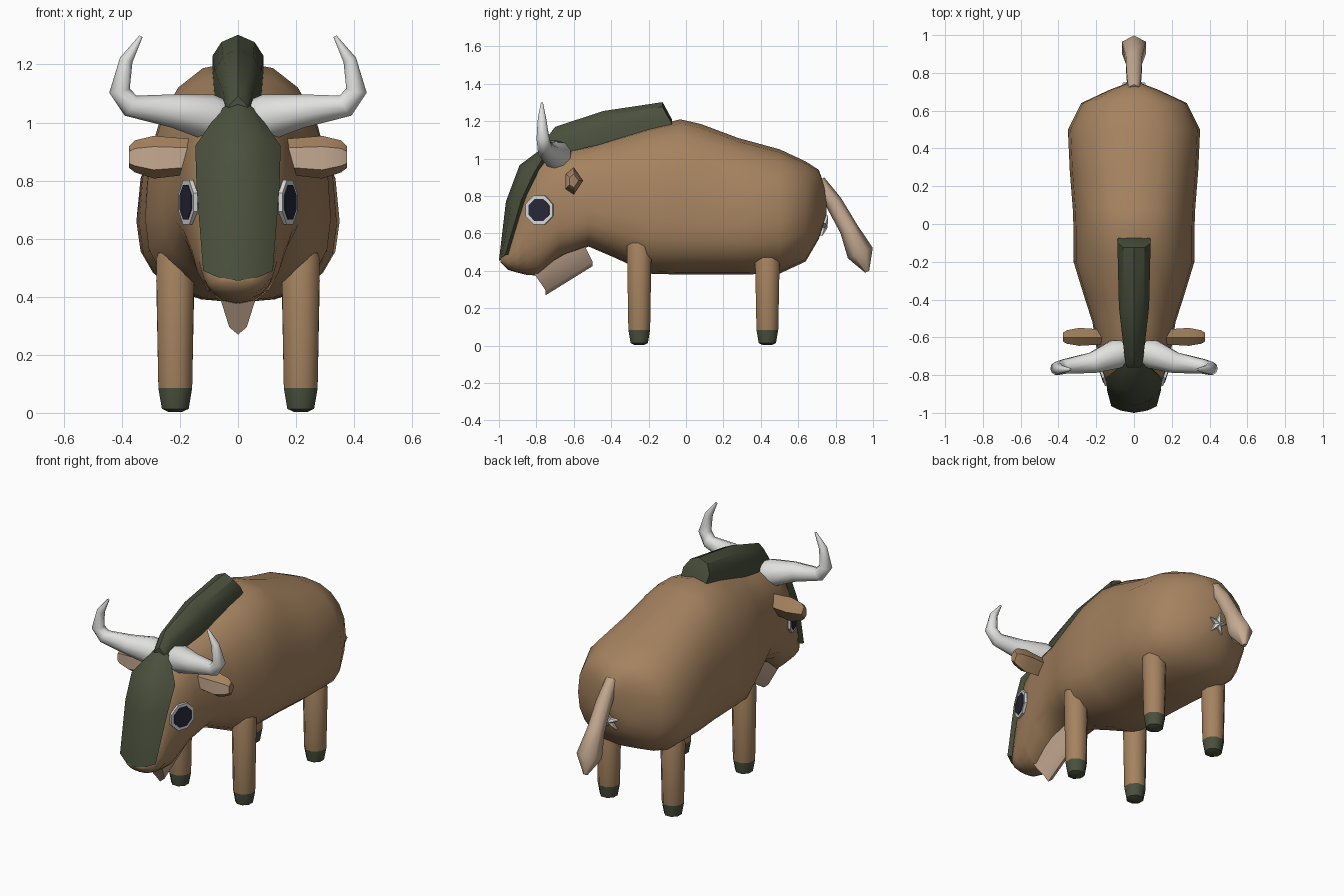
import bpy, bmesh, math
from mathutils import Vector

cube = bpy.data.objects.get("Cube")
if cube:
    bpy.data.objects.remove(cube, do_unlink=True)


def material(name, rgb):
    m = bpy.data.materials.new(name)
    m.use_nodes = True
    m.diffuse_color = (*rgb, 1)
    bsdf = m.node_tree.nodes["Principled BSDF"]
    bsdf.inputs["Base Color"].default_value = (*rgb, 1)
    bsdf.inputs["Roughness"].default_value = 0.8
    return m


brown = material("brown hide", (0.375, 0.225, 0.115))
beige = material("pale beige", (0.56, 0.40, 0.285))
green = material("dark green", (0.068, 0.080, 0.046))
white = material("horn white", (0.75, 0.75, 0.73))
eye_white = material("eye white", (0.68, 0.68, 0.68))
pupil_dark = material("pupil navy", (0.02, 0.02, 0.04))


def loft(name, rings, mats, angle=40, rule=None):
    """Skin closed rings of equal size, cap both ends."""
    bm = bmesh.new()
    rows = [[bm.verts.new(p) for p in ring] for ring in rings]
    n = len(rows[0])
    for a, b in zip(rows, rows[1:]):
        for i in range(n):
            j = (i + 1) % n
            bm.faces.new((a[i], a[j], b[j], b[i]))
    bm.faces.new(rows[0])
    bm.faces.new(rows[-1])
    bmesh.ops.recalc_face_normals(bm, faces=bm.faces)
    if rule:
        for f in bm.faces:
            f.material_index = rule(f)
    me = bpy.data.meshes.new(name)
    bm.to_mesh(me)
    bm.free()
    for m in mats:
        me.materials.append(m)
    ob = bpy.data.objects.new(name, me)
    bpy.context.collection.objects.link(ob)
    if angle:
        bpy.ops.object.select_all(action='DESELECT')
        ob.select_set(True)
        bpy.context.view_layer.objects.active = ob
        bpy.ops.object.shade_smooth_by_angle(angle=math.radians(angle))
    return ob


def tube_rings(path, ref, sides):
    """Rings of (x, y, z, radius) points, one axis kept along ref."""
    pts = [Vector(p[:3]) for p in path]
    rings = []
    for i, p in enumerate(pts):
        before = (p - pts[i - 1]).normalized() if i else Vector()
        after = (pts[i + 1] - p).normalized() if i < len(pts) - 1 else Vector()
        d = (before + after).normalized()
        a = (Vector(ref) - d * d.dot(Vector(ref))).normalized()
        b = d.cross(a)
        r = path[i][3]
        angles = [2 * math.pi * (k + 0.5) / sides for k in range(sides)]
        rings.append([p + r * (a * math.cos(t) + b * math.sin(t)) for t in angles])
    return rings


def mirrored(rings, s):
    return [[(s * p[0], p[1], p[2]) for p in ring] for ring in rings]


# Body and head: y, bottom, widest height, top, half width
sections = [
    (-0.992, 0.445, 0.458, 0.47, 0.05), (-0.95, 0.405, 0.47, 0.56, 0.10),
    (-0.90, 0.39, 0.52, 0.74, 0.125), (-0.85, 0.378, 0.62, 0.90, 0.143),
    (-0.79, 0.375, 0.68, 0.99, 0.167), (-0.68, 0.47, 0.72, 1.04, 0.195),
    (-0.52, 0.53, 0.73, 1.07, 0.22),
    (-0.38, 0.47, 0.70, 1.115, 0.265), (-0.20, 0.385, 0.67, 1.17, 0.320),
    (-0.03, 0.38, 0.66, 1.21, 0.32), (0.08, 0.38, 0.66, 1.185, 0.324),
    (0.28, 0.38, 0.65, 1.11, 0.34), (0.50, 0.385, 0.66, 1.05, 0.35),
    (0.64, 0.45, 0.70, 0.985, 0.28), (0.71, 0.57, 0.74, 0.94, 0.13),
    (0.75, 0.70, 0.77, 0.83, 0.025),
]


def section(y, zb, zc, zt, w, n=20, power=2 / 2.4):
    ring = []
    for k in range(n):
        t = 2 * math.pi * k / n
        c, s = math.cos(t), math.sin(t)
        h = (zt - zc) if s > 0 else (zc - zb)
        ring.append((math.copysign(abs(c) ** power, c) * w, y,
                     zc + math.copysign(abs(s) ** power, s) * h))
    return ring


loft("body", [section(*s) for s in sections], [brown], 50)

# Face plate: centre y and z, side y and z, half width
face_rows = [
    (-1.0, 0.455, -0.965, 0.49, 0.12), (-0.963, 0.77, -0.88, 0.78, 0.143),
    (-0.89, 0.965, -0.815, 0.92, 0.147), (-0.75, 1.07, -0.74, 1.045, 0.06),
]
rings = []
for yc, zc, ys, zs, w in face_rows:
    ring = [(w * u, yc + (ys - yc) * u * u, zc + (zs - zc) * u * u)
            for u in (-1, -0.6, 0, 0.6, 1)]
    rings.append(ring + [(w * 0.6, ys + 0.03, zs - 0.01), (-w * 0.6, ys + 0.03, zs - 0.01)])
loft("face_plate", rings, [green], 40)

# Mane: y of the crest, y of the base, base height, crest height, half width
mane_rows = [
    (-0.76, -0.76, 0.98, 1.09, 0.04), (-0.70, -0.70, 1.02, 1.17, 0.05),
    (-0.44, -0.44, 1.08, 1.255, 0.08), (-0.125, -0.10, 1.14, 1.302, 0.088),
    (-0.075, -0.07, 1.14, 1.21, 0.085),
]
loft("mane", [[(-w, yb, zb), (-w, yb, zb + 0.55 * (zt - zb)), (-0.65 * w, yt, zt - 0.025),
               (0, yt, zt), (0.65 * w, yt, zt - 0.025), (w, yb, zb + 0.55 * (zt - zb)),
               (w, yb, zb)] for yt, yb, zb, zt, w in mane_rows], [green], 35)

horn = [(0.055, -0.68, 1.01, 0.07), (0.10, -0.69, 1.018, 0.08), (0.22, -0.735, 1.04, 0.058),
        (0.37, -0.755, 1.058, 0.04), (0.408, -0.765, 1.11, 0.036),
        (0.385, -0.77, 1.215, 0.023), (0.334, -0.77, 1.297, 0.006)]

# Ear outline in y and z around its middle; the front edge carries the pale side
ear_outline = [(-0.045, 0.025), (0.0, 0.062), (0.05, -0.01), (0.0, -0.085), (-0.045, -0.055)]
ear_rings = [[(x, -0.60 + k * y, 0.892 + dz + k * z) for y, z in ear_outline]
             for x, k, dz in ((0.14, 0.8, 0), (0.29, 1.0, 0), (0.355, 0.75, 0), (0.376, 0.5, -0.005))]

for s, side in ((1, "left"), (-1, "right")):
    loft(side + "_horn", mirrored(tube_rings(horn, (0, 1, 0), 10), s), [white], 50)

    ear = loft(side + "_ear", mirrored(ear_rings, s), [brown, beige], 30,
               lambda f: 1 if f.normal.y < -0.85 else 0)

    # Eyes: octagonal plates angled slightly forward
    normal = Vector((0.943, -0.333, 0.0)).normalized()
    centre = Vector((0.176, -0.785, 0.725))
    for part, r, lo, hi, mat in (("eye", 0.083, -0.012, 0.003, eye_white),
                                 ("pupil", 0.064, 0.001, 0.006, pupil_dark)):
        ends = [(*(centre + normal * d), r) for d in (lo, hi)]
        loft(side + "_" + part, mirrored(tube_rings(ends, (0, 0, 1), 8), s), [mat], 0)

    # Legs with dark hooves below the ankle ring
    for end, y, top in (("front", -0.25, 0.55), ("hind", 0.435, 0.475)):
        leg = [(0.216, y, 0.003, 0.025), (0.216, y, 0.014, 0.05), (0.216, y, 0.085, 0.063),
               (0.216, y, top - 0.02, 0.071), (0.216, y, top, 0.064)]
        loft(f"{side}_{end}_leg", mirrored(tube_rings(leg, (0, 1, 0), 8), s),
             [brown, green], 50, lambda f: 1 if f.calc_center_median().z < 0.084 else 0)

# Beard: wedge hanging from the chin
loft("beard", [[(-0.06, yt, zt), (0.06, yt, zt), (0.03, yb, zb + 0.025), (0, yb, zb),
                (-0.03, yb, zb + 0.025)]
               for yt, zt, yb, zb in ((-0.815, 0.39, -0.75, 0.27), (-0.55, 0.55, -0.50, 0.425))],
     [beige], 60)

# Tail with a wider tuft
tail = [(0, 0.71, 0.88, 0.035), (0, 0.79, 0.765, 0.046), (0, 0.87, 0.625, 0.05),
        (0, 0.932, 0.495, 0.072), (0, 0.968, 0.395, 0.012)]
loft("tail", tube_rings(tail, (1, 0, 0), 6), [beige], 62)

# Small raised star under the tail
up = Vector((0, 0.28, 0.96))
out = Vector((0, 0.96, -0.28))
star = []
for d, size in ((-0.012, 1), (0.0, 1), (0.014, 0.1)):
    star.append([Vector((0, 0.742, 0.635)) + out * d
                 + size * (0.064 if k % 2 == 0 else 0.024)
                 * (up * math.cos(k * math.pi / 5) + Vector((1, 0, 0)) * math.sin(k * math.pi / 5))
                 for k in range(10)])
loft("rump_star", star, [white], 0)
